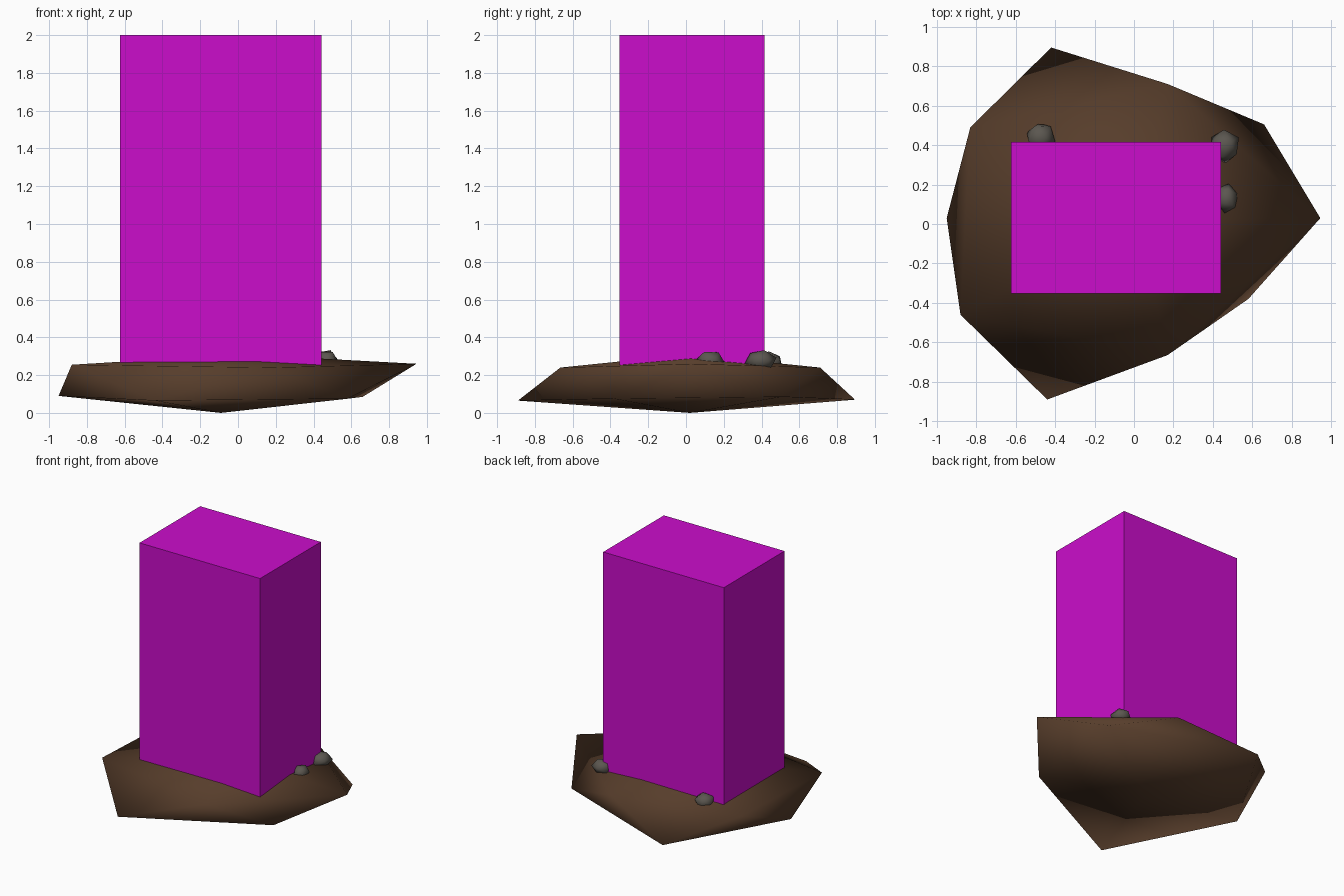
import bpy, bmesh, random
from mathutils import Vector, Euler

if "Cube" in bpy.data.objects:
    bpy.data.objects.remove(bpy.data.objects["Cube"])

random.seed(4)


def material(name, color):
    m = bpy.data.materials.new(name)
    m.diffuse_color = (*color, 1)
    m.use_nodes = True
    m.node_tree.nodes["Principled BSDF"].inputs["Base Color"].default_value = m.diffuse_color
    return m


def finish(name, bm, mat, smooth):
    bmesh.ops.recalc_face_normals(bm, faces=bm.faces)
    me = bpy.data.meshes.new(name)
    bm.to_mesh(me)
    bm.free()
    me.materials.append(mat)
    for p in me.polygons:
        p.use_smooth = smooth
    ob = bpy.data.objects.new(name, me)
    bpy.context.collection.objects.link(ob)
    return ob


soil = material("soil", (0.095, 0.047, 0.024))
stone = material("stone", (0.105, 0.095, 0.08))
magenta = material("magenta", (0.6, 0.004, 0.6))

# Dirt mound: a squashed, uneven 20-sided ball built from two staggered rings
low = [(0.58, -0.38, 0.075), (0.66, 0.505, 0.085), (-0.42, 0.895, 0.07),
       (-0.95, 0.03, 0.09), (-0.44, -0.89, 0.065)]
high = [(0.945, 0.03, 0.26), (0.17, 0.71, 0.24), (-0.83, 0.49, 0.255),
        (-0.88, -0.46, 0.255), (0.17, -0.665, 0.24)]
bm = bmesh.new()
bottom = bm.verts.new((-0.09, 0.02, 0))
top = bm.verts.new((0.02, 0.02, 0.31))
lo = [bm.verts.new(p) for p in low]
hi = [bm.verts.new(p) for p in high]
for i in range(5):
    j = (i + 1) % 5
    bm.faces.new((bottom, lo[j], lo[i]))
    bm.faces.new((lo[i], lo[j], hi[i]))
    bm.faces.new((lo[j], hi[j], hi[i]))
    bm.faces.new((hi[i], hi[j], top))
finish("dirt_mound", bm, soil, True)

# Small rocks half sunk in the dirt
rocks = [((-0.475, 0.44, 0.265), (0.08, 0.08, 0.065)),
         ((0.46, 0.395, 0.275), (0.08, 0.085, 0.06)),
         ((0.47, 0.13, 0.275), (0.062, 0.078, 0.058))]
for n, (pos, size) in enumerate(rocks, 1):
    bm = bmesh.new()
    bmesh.ops.create_icosphere(bm, subdivisions=1, radius=1)
    turn = Euler((0.2 * n, 0.15, 0.9 * n)).to_matrix()
    for v in bm.verts:
        p = turn @ v.co * random.uniform(0.92, 1.06)
        v.co = Vector(pos) + Vector(a * b for a, b in zip(p, size))
    finish(f"rock_{n}", bm, stone, True)

# Tall box standing in the mound
lo_c, hi_c = Vector((-0.625, -0.352, 0.24)), Vector((0.442, 0.415, 2.0))
bm = bmesh.new()
bmesh.ops.create_cube(bm, size=1)
for v in bm.verts:
    v.co = (lo_c + hi_c) / 2 + v.co * (hi_c - lo_c)
finish("tall_box", bm, magenta, False)
